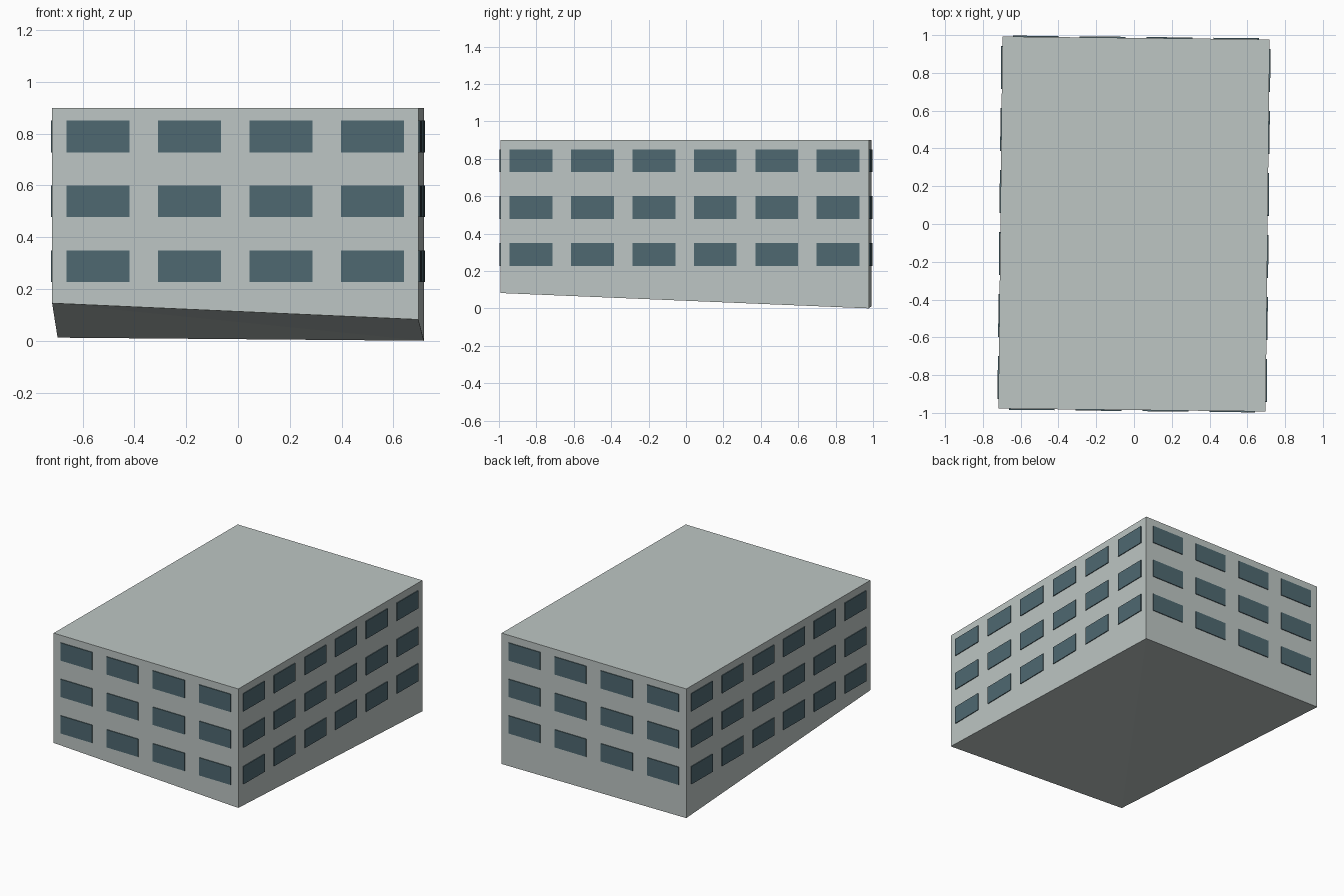
import bpy, bmesh
from mathutils import Matrix, Vector

if "Cube" in bpy.data.objects:
    bpy.data.objects.remove(bpy.data.objects["Cube"])

HALF_W, HALF_D, TOP = 0.7075, 0.985, 0.90
TURN = Matrix.Rotation(-0.0107, 4, 'Z')


def material(name, color):
    m = bpy.data.materials.new(name)
    m.diffuse_color = (*color, 1.0)
    m.use_nodes = True
    m.node_tree.nodes["Principled BSDF"].inputs["Base Color"].default_value = m.diffuse_color
    return m


def finish(name, bm, mat):
    bmesh.ops.recalc_face_normals(bm, faces=bm.faces)
    bm.transform(TURN)
    mesh = bpy.data.meshes.new(name)
    bm.to_mesh(mesh)
    bm.free()
    mesh.materials.append(mat)
    bpy.context.collection.objects.link(bpy.data.objects.new(name, mesh))


wall_mat = material("pale grey wall", (0.51, 0.565, 0.552))
glass_mat = material("blue grey glass", (0.078, 0.14, 0.165))

# Building block with a base that follows sloping ground
corners = [(-1, -1, 0.145), (1, -1, 0.082), (1, 1, 0.0), (-1, 1, 0.012)]
bm = bmesh.new()
low = [bm.verts.new((x * HALF_W, y * HALF_D, z)) for x, y, z in corners]
high = [bm.verts.new((x * HALF_W, y * HALF_D, TOP)) for x, y, z in corners]
bm.faces.new(high)
for i in range(4):
    j = (i + 1) % 4
    bm.faces.new((low[i], low[j], high[j], high[i]))
bm.faces.new((low[0], low[2], low[1]))
bm.faces.new((low[0], low[3], low[2]))
finish("building_block", bm, wall_mat)


# Thin window plates in three storeys on each wall
def windows(name, normal, dist, length, count, width):
    along = Vector((0, 0, 1)).cross(normal)
    bm = bmesh.new()
    for z in (0.789, 0.539, 0.288):
        for i in range(count):
            pos = normal * (dist + 0.001) + along * (length * ((i + 0.5) / count - 0.5))
            pos.z = z
            size = Vector([abs(a) * width + abs(n) * 0.009 for a, n in zip(along, normal)])
            size.z = 0.122
            bmesh.ops.create_cube(bm, size=1.0,
                                  matrix=Matrix.Translation(pos) @ Matrix.Diagonal((*size, 1)))
    finish(name, bm, glass_mat)


for side, s in (("front", -1), ("back", 1)):
    windows(side + "_windows", Vector((0, s, 0)), HALF_D, 2 * HALF_W, 4, 0.243)
for side, s in (("left", -1), ("right", 1)):
    windows(side + "_windows", Vector((s, 0, 0)), HALF_W, 2 * HALF_D, 6, 0.229)
